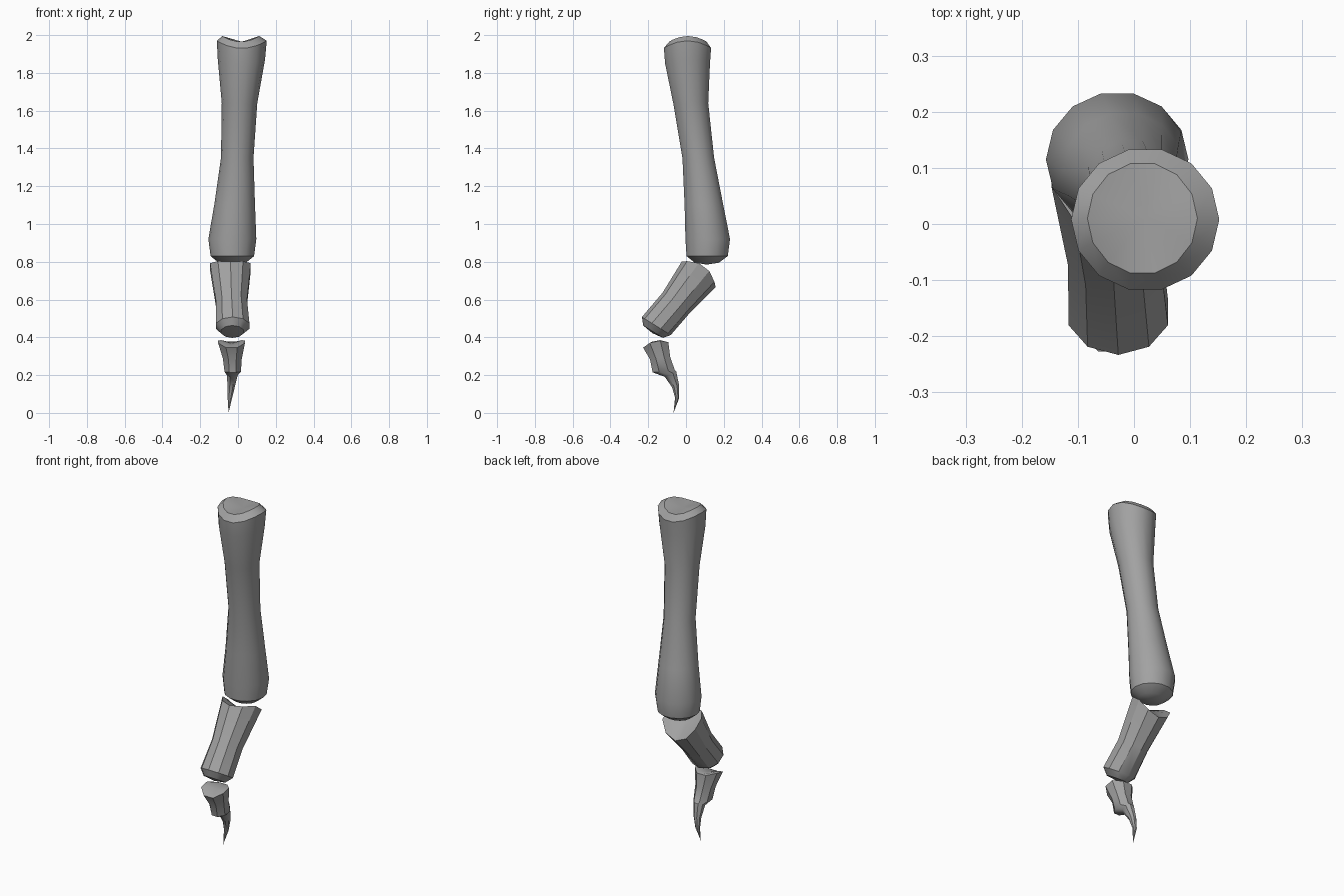
import bpy, bmesh
from math import sin, cos, pi, radians
from mathutils import Vector

cube = bpy.data.objects.get("Cube")
if cube:
    bpy.data.objects.remove(cube)

bone = bpy.data.materials.new("bone_grey")
bone.use_nodes = True
colour = (0.36, 0.36, 0.36, 1)
bone.diffuse_color = colour
bone.node_tree.nodes["Principled BSDF"].inputs["Base Color"].default_value = colour


def loft(name, sides, start, end, rings, angle, phase=0.0):
    """Skin rings of (x, y, z, half width, half depth, pitch, saddle) between two end points."""
    bm = bmesh.new()
    loops = []
    for x, y, z, rx, ry, pitch, saddle in rings:
        p = radians(pitch)
        across = Vector((0, cos(p), sin(p)))
        up = Vector((0, -sin(p), cos(p)))
        loop = []
        for i in range(sides):
            a = 2 * pi * (i + phase) / sides
            co = Vector((x + rx * cos(a), y, z)) + across * ry * sin(a) + up * saddle * cos(2 * a)
            loop.append(bm.verts.new(co))
        loops.append(loop)
    first, last = bm.verts.new(start), bm.verts.new(end)
    for i in range(sides):
        j = (i + 1) % sides
        bm.faces.new((first, loops[0][i], loops[0][j]))
        for a, b in zip(loops, loops[1:]):
            bm.faces.new((a[i], b[i], b[j], a[j]))
        bm.faces.new((last, loops[-1][j], loops[-1][i]))
    bmesh.ops.recalc_face_normals(bm, faces=bm.faces)
    mesh = bpy.data.meshes.new(name)
    bm.to_mesh(mesh)
    bm.free()
    mesh.materials.append(bone)
    obj = bpy.data.objects.new(name, mesh)
    bpy.context.collection.objects.link(obj)
    bpy.ops.object.select_all(action='DESELECT')
    obj.select_set(True)
    bpy.context.view_layer.objects.active = obj
    bpy.ops.object.shade_smooth_by_angle(angle=radians(angle))


# Long upper bone with a saddle-shaped top joint
loft("upper_bone", 14, (0.02, 0.01, 1.965), (-0.03, 0.11, 0.785), [
    (0.015, 0.01, 1.98, 0.098, 0.10, 0, 0.015),
    (0.02, 0.008, 1.95, 0.132, 0.128, 0, 0.02),
    (0.018, 0.008, 1.86, 0.125, 0.122, 0, 0.01),
    (0.008, 0.025, 1.64, 0.094, 0.095, 0, 0),
    (-0.004, 0.065, 1.35, 0.086, 0.086, 0, 0),
    (-0.018, 0.095, 1.10, 0.108, 0.105, 0, 0),
    (-0.03, 0.115, 0.92, 0.127, 0.121, 0, 0),
    (-0.03, 0.112, 0.83, 0.115, 0.112, 0, 0),
    (-0.03, 0.11, 0.795, 0.072, 0.065, 0, 0),
], 32)

# Slanted middle bone with a hollowed upper joint and a rounded lower end
loft("middle_bone", 10, (-0.04, 0.075, 0.745), (-0.03, -0.178, 0.422), [
    (-0.04, 0.08, 0.75, 0.085, 0.085, -37, 0.02),
    (-0.04, 0.083, 0.755, 0.113, 0.112, -37, 0.026),
    (-0.035, -0.05, 0.585, 0.087, 0.09, -35, 0),
    (-0.028, -0.157, 0.46, 0.093, 0.09, -32, 0),
    (-0.03, -0.174, 0.43, 0.062, 0.062, -32, 0),
], 30, 0.5)

# Last bone, tapering past a front step into a curved claw
loft("claw_bone", 8, (-0.034, -0.155, 0.365), (-0.05, -0.066, 0), [
    (-0.034, -0.157, 0.374, 0.06, 0.055, 12, 0.01),
    (-0.034, -0.162, 0.368, 0.077, 0.074, 12, 0.012),
    (-0.03, -0.137, 0.29, 0.054, 0.058, 8, 0),
    (-0.028, -0.118, 0.22, 0.047, 0.064, 5, 0),
    (-0.03, -0.082, 0.205, 0.031, 0.036, 25, 0),
    (-0.036, -0.055, 0.14, 0.021, 0.021, 12, 0),
    (-0.043, -0.047, 0.08, 0.013, 0.012, -5, 0),
], 35, 0.5)
